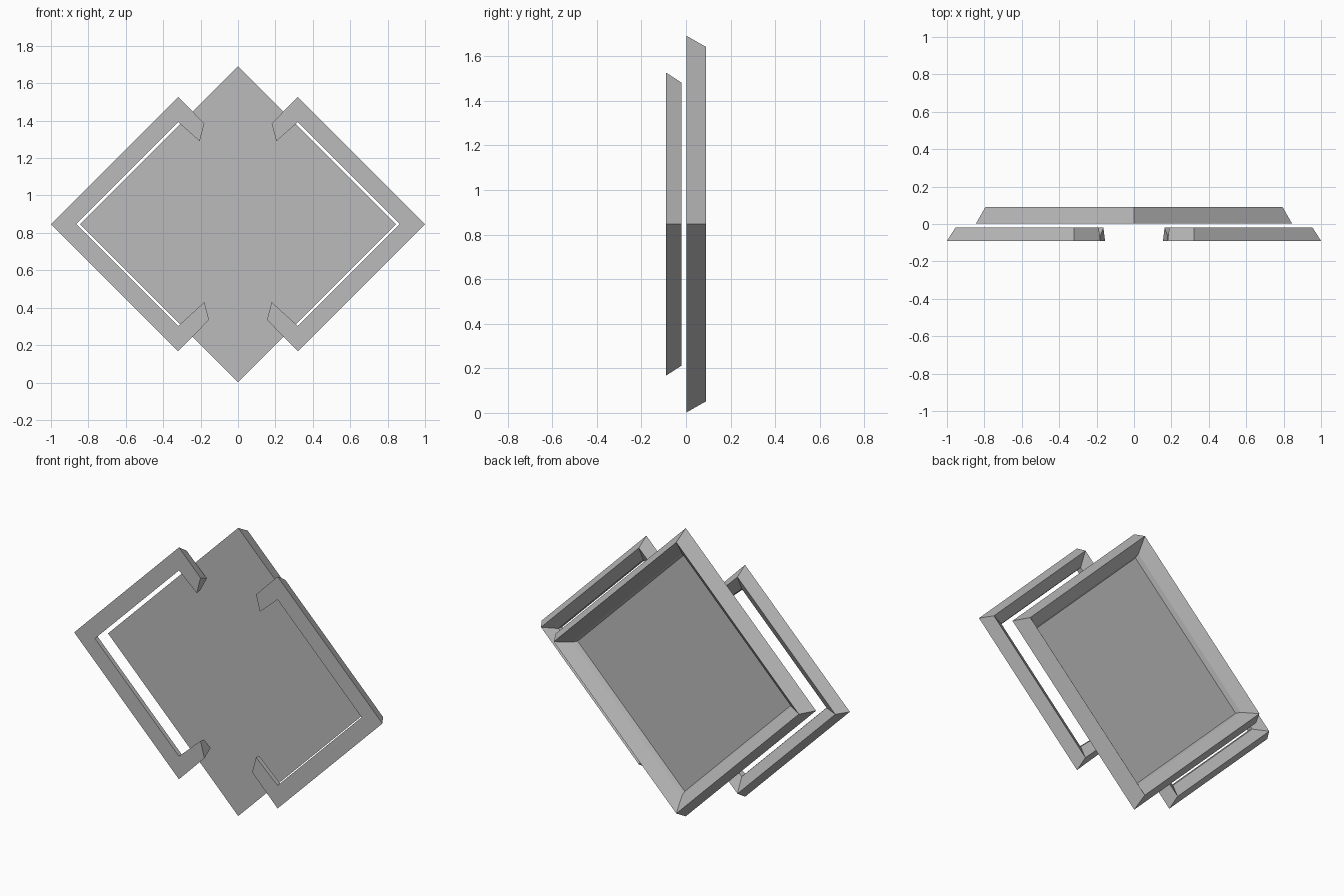
import bpy
import bmesh

cube = bpy.data.objects.get("Cube")
if cube:
    bpy.data.objects.remove(cube, do_unlink=True)

grey = bpy.data.materials.new("plain_grey")
grey.use_nodes = True
GREY = (0.5, 0.5, 0.5, 1)
grey.diffuse_color = GREY
grey.node_tree.nodes["Principled BSDF"].inputs["Base Color"].default_value = GREY

MID = 0.847  # height of the centre


def loft(name, rings, closed_section, mirror=False):
    """Skin equal-length rings of points and cap both ends."""
    bm = bmesh.new()
    rows = [[bm.verts.new(p) for p in ring] for ring in rings]
    n = len(rows[0])
    for a, b in zip(rows, rows[1:]):
        for i in range(n):
            j = (i + 1) % n
            bm.faces.new((a[i], a[j], b[j], b[i]))
    bm.faces.new(rows[0])
    bm.faces.new(rows[-1])
    if mirror:
        for v in bm.verts:
            v.co.x *= -1
    bmesh.ops.recalc_face_normals(bm, faces=bm.faces[:])
    mesh = bpy.data.meshes.new(name)
    bm.to_mesh(mesh)
    bm.free()
    mesh.materials.append(grey)
    obj = bpy.data.objects.new(name, mesh)
    bpy.context.collection.objects.link(obj)
    return obj


def diamond(r, y):
    return [(r, y, MID), (0, y, MID + r), (-r, y, MID), (0, y, MID - r)]


# Tray panel: flat front, bevelled rim and a recessed back
panel_profile = [(0.845, 0.002), (0.795, 0.09), (0.71, 0.037), (0.695, 0.012)]
loft("panel", [diamond(r, y) for r, y in panel_profile], True)

# Side brackets: a four-sided bar swept round three mitred corners
WIDTH = 0.135
section = [(0, -0.09), (0.045, -0.02), (0.13, -0.06), (WIDTH, -0.09)]
# Each station: outer point and inner point in x, z
stations = [
    ((0.155, 0.335), (0.18, 0.43)),
    ((0.32, MID - 0.68), (0.32, MID - 0.68 + WIDTH)),
    ((1.0, MID), (1.0 - WIDTH, MID)),
    ((0.32, MID + 0.68), (0.32, MID + 0.68 - WIDTH)),
    ((0.18, 1.385), (0.205, 1.29)),
]


def station_ring(outer, inner):
    ring = []
    for inset, y in section:
        t = inset / WIDTH
        ring.append((outer[0] + (inner[0] - outer[0]) * t, y,
                     outer[1] + (inner[1] - outer[1]) * t))
    return ring


rings = [station_ring(o, i) for o, i in stations]
loft("left_bracket", rings, True)
loft("right_bracket", rings, True, mirror=True)
